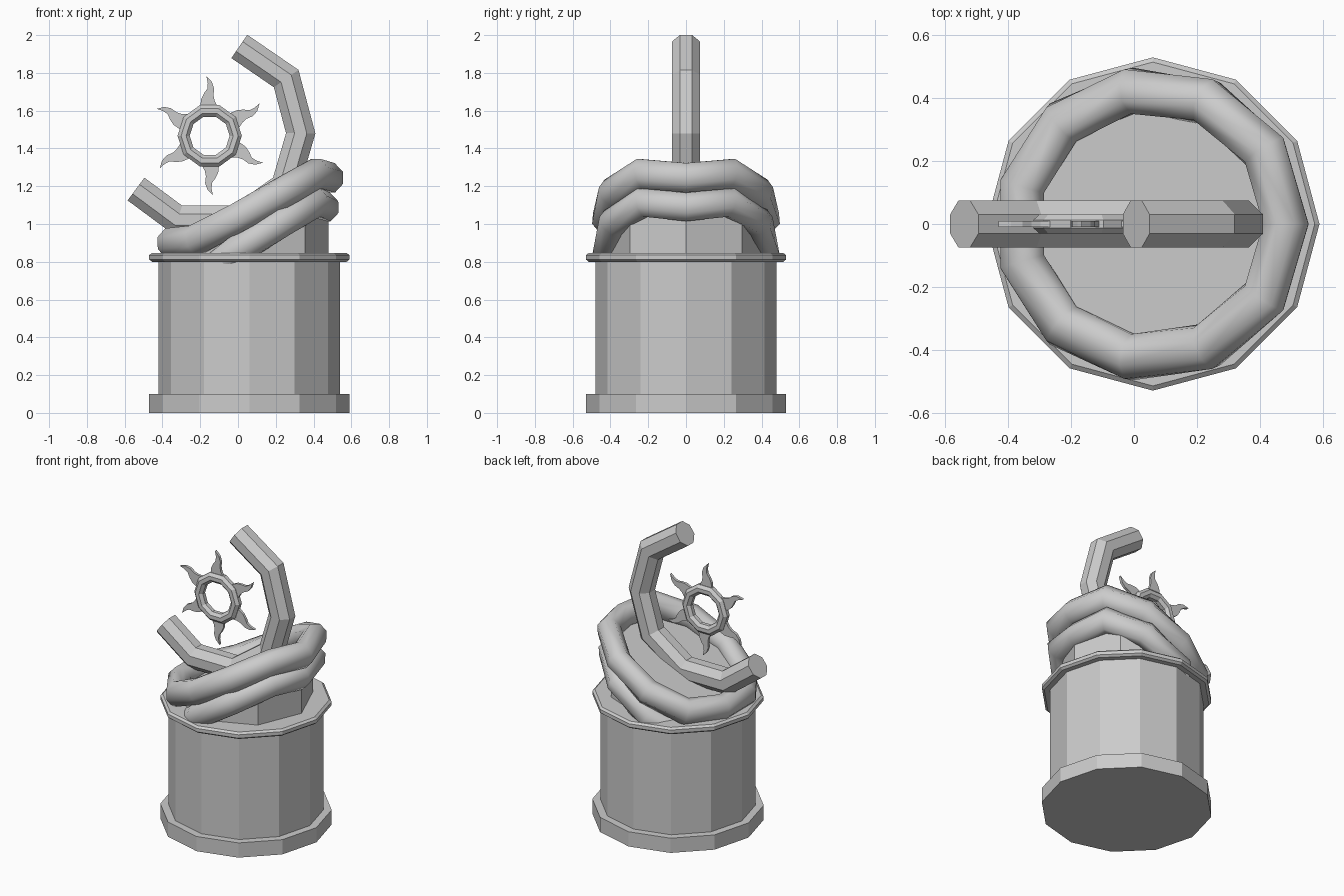
import bpy, bmesh
from math import sin, cos, pi, radians
from mathutils import Vector, Matrix

cube = bpy.data.objects.get("Cube")
if cube:
    bpy.data.objects.remove(cube, do_unlink=True)

grey = bpy.data.materials.new("stone grey")
grey.use_nodes = True
COLOUR = (0.6, 0.6, 0.6, 1)
grey.diffuse_color = COLOUR
grey.node_tree.nodes["Principled BSDF"].inputs["Base Color"].default_value = COLOUR

CX = 0.06  # axis of the round pedestal


def finish(name, bm, smooth=None):
    bmesh.ops.recalc_face_normals(bm, faces=bm.faces[:])
    me = bpy.data.meshes.new(name)
    bm.to_mesh(me)
    bm.free()
    me.materials.append(grey)
    if smooth:
        me.polygons.foreach_set("use_smooth", [True] * len(me.polygons))
        me.set_sharp_from_angle(angle=radians(smooth))
    ob = bpy.data.objects.new(name, me)
    bpy.context.collection.objects.link(ob)
    return ob


def skin(bm, rings, closed=False):
    """Join rings of equal length with quads, capping open ends."""
    loops = [[bm.verts.new(p) for p in ring] for ring in rings]
    n = len(loops[0])
    for i in range(len(loops) if closed else len(loops) - 1):
        a, b = loops[i], loops[(i + 1) % len(loops)]
        for j in range(n):
            k = (j + 1) % n
            bm.faces.new((a[j], a[k], b[k], b[j]))
    if not closed:
        bm.faces.new(loops[0])
        bm.faces.new(loops[-1])


def lathe(name, profile, sides, slope=0.0):
    """Revolve (radius, z) pairs; slope tilts the last ring along x."""
    rings = []
    for i, (r, z) in enumerate(profile):
        tilt = slope if i == len(profile) - 1 else 0
        angles = [2 * pi * k / sides for k in range(sides)]
        rings.append([(CX + r * cos(a), r * sin(a), z + tilt * r * cos(a)) for a in angles])
    bm = bmesh.new()
    skin(bm, rings)
    return finish(name, bm)


def tube(name, path, radius, ref, closed=False, tall=1.0, smooth=None):
    """Sweep an octagon along a path with mitred joints."""
    pts = [Vector(p) for p in path]
    rings = []
    for i, p in enumerate(pts):
        before = pts[i - 1] if closed or i else None
        after = pts[(i + 1) % len(pts)] if closed or i < len(pts) - 1 else None
        t_in = (p - before).normalized() if before else (after - p).normalized()
        t_out = (after - p).normalized() if after else t_in
        t = (t_in + t_out).normalized()
        bend = (t_out - t_in).normalized()
        stretch = 1 / t.dot(t_in) - 1
        side = t.cross(ref).normalized()
        up = side.cross(t)
        ring = []
        for k in range(8):
            a = pi / 8 + k * pi / 4
            off = side * cos(a) * radius + up * sin(a) * radius * tall
            ring.append(p + off + bend * off.dot(bend) * stretch)
        rings.append(ring)
    bm = bmesh.new()
    skin(bm, rings, closed)
    return finish(name, bm, smooth)


# Pedestal
lathe("base_plinth", [(0.53, 0), (0.53, 0.10)], 12)
lathe("drum", [(0.48, 0.09), (0.48, 0.81)], 12)
lathe("drum_rim", [(0.515, 0.80), (0.53, 0.812), (0.53, 0.835), (0.515, 0.847)], 12)
lathe("slanted_core", [(0.418, 0.84), (0.418, 1.05)], 8, slope=0.44)

# Coils: heights from the high side round to the low side, mirrored in y
Z = Vector((0, 0, 1))
STEP = 2 * pi / 11


def coil_point(k, z, r):
    return (CX - 0.005 + r * cos(k * STEP), r * sin(k * STEP), z)


upper = [1.245, 1.265, 1.165, 1.03, 0.915, 0.90]
tube("upper_coil", [coil_point(k, upper[abs(k)], 0.428) for k in range(-5, 6)],
     0.075, Z, closed=True, tall=1.12, smooth=50)

lower = [1.09, 1.115, 1.01, 0.86, 0.72]
reach = [0.405, 0.42, 0.425, 0.425, 0.36]
tube("lower_coil", [coil_point(k, lower[abs(k)], reach[abs(k)]) for k in range(-4, 5)],
     0.075, Z, tall=1.08, smooth=50)

# Bent horn
horn = [(-0.54, 1.185), (-0.32, 1.022), (0.0, 1.022), (0.25, 1.2),
        (0.332, 1.48), (0.255, 1.77), (0.007, 1.94)]
tube("bent_horn", [(x, 0, z) for x, z in horn], 0.081, Vector((0, 1, 0)))

# Sun: ten-sided ring with six curling rays
sun = Vector((-0.15, 0, 1.467))
ring_path = [sun + Vector((cos(a), 0, sin(a))) * 0.138 for a in [k * pi / 5 for k in range(10)]]
tube("sun_ring", ring_path, 0.033, Vector((0, 1, 0)), closed=True)

ray = [(-0.05, 0.15), (-0.045, 0.195), (-0.03, 0.225), (-0.012, 0.25), (-0.01, 0.28),
       (-0.017, 0.315), (0.012, 0.285), (0.024, 0.25), (0.02, 0.215), (0.026, 0.185), (0.045, 0.15)]
for k in range(6):
    bm = bmesh.new()
    skin(bm, [[(x, y, z) for x, z in ray] for y in (-0.009, 0.009)])
    turn = Matrix.Translation(sun) @ Matrix.Rotation(k * pi / 3, 4, "Y")
    bmesh.ops.transform(bm, matrix=turn, verts=bm.verts[:])
    finish(f"sun_ray_{k + 1}", bm)
